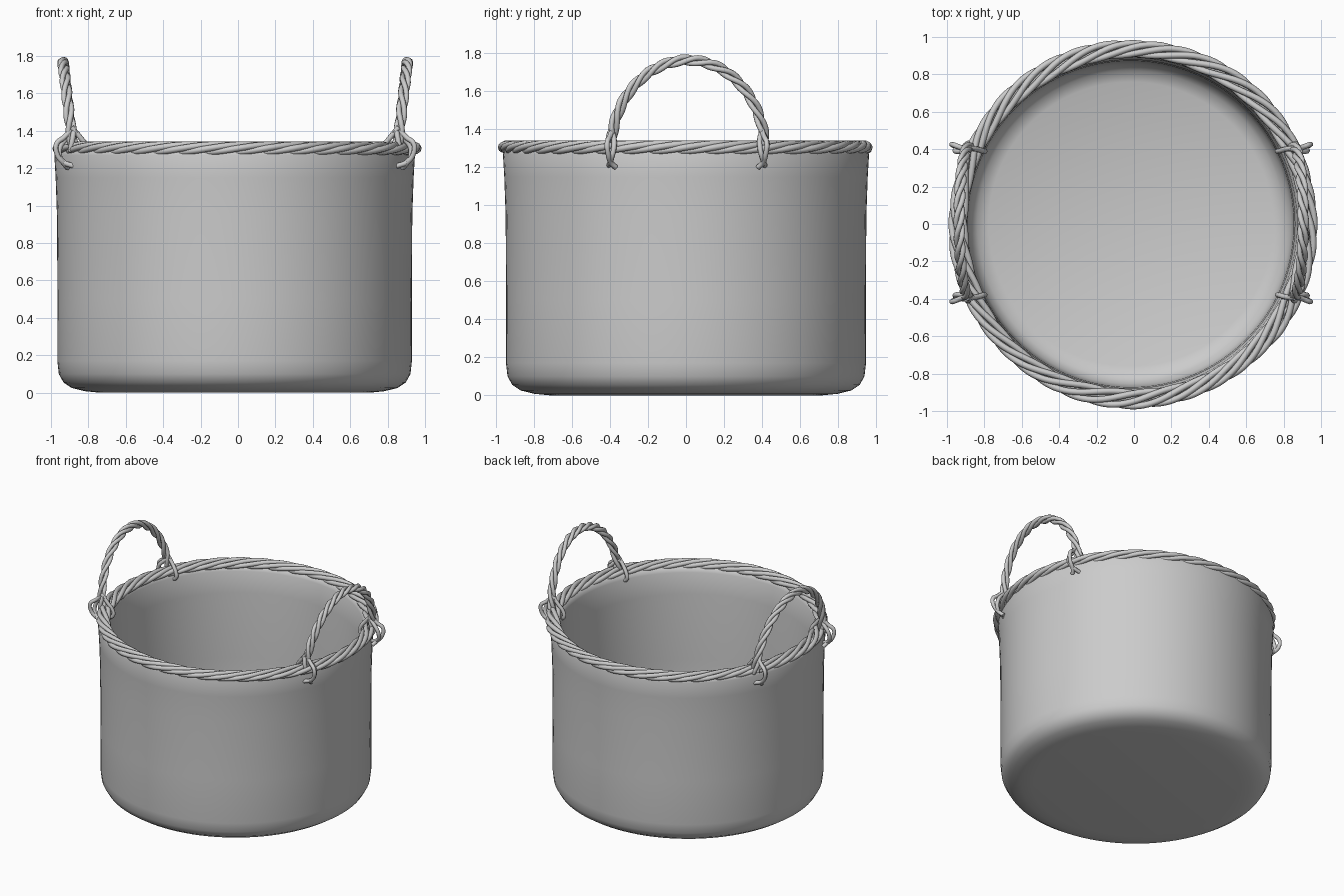
import bpy
import bmesh
from math import sin, cos, pi, tau
from mathutils import Vector

cube = bpy.data.objects.get("Cube")
if cube:
    bpy.data.objects.remove(cube)

grey = bpy.data.materials.new("plain grey")
grey.use_nodes = True
COLOUR = (0.6, 0.6, 0.6, 1)
grey.diffuse_color = COLOUR
grey.node_tree.nodes["Principled BSDF"].inputs["Base Color"].default_value = COLOUR

CENTRE = -0.015


def add_object(name, mesh):
    mesh.materials.clear()
    mesh.materials.append(grey)
    for poly in mesh.polygons:
        poly.use_smooth = True
    obj = bpy.data.objects.new(name, mesh)
    bpy.context.collection.objects.link(obj)
    return obj


def tubes(name, paths, radius, closed=False, smooth_path=False):
    """Round wires along a list of point paths, as one mesh."""
    curve = bpy.data.curves.new(name, "CURVE")
    curve.dimensions = "3D"
    curve.bevel_depth = radius
    curve.bevel_resolution = 2
    curve.use_fill_caps = True
    for path in paths:
        if smooth_path:
            spline = curve.splines.new("BEZIER")
            spline.bezier_points.add(len(path) - 1)
            for bp, co in zip(spline.bezier_points, path):
                bp.co = co
                bp.handle_left_type = bp.handle_right_type = "AUTO"
            spline.resolution_u = 6
        else:
            spline = curve.splines.new("POLY")
            spline.points.add(len(path) - 1)
            for p, co in zip(spline.points, path):
                p.co = (*co, 1)
        spline.use_cyclic_u = closed
    temp = bpy.data.objects.new(name + " path", curve)
    bpy.context.collection.objects.link(temp)
    bpy.context.view_layer.update()
    graph = bpy.context.evaluated_depsgraph_get()
    mesh = bpy.data.meshes.new_from_object(temp.evaluated_get(graph))
    bpy.data.objects.remove(temp)
    return add_object(name, mesh)


# Basket body: outer wall, lip, inner wall and floor spun around z
profile = [(0, 0), (0.72, 0), (0.80, 0.008), (0.87, 0.025), (0.915, 0.055),
           (0.94, 0.10), (0.948, 0.17), (0.947, 0.5), (0.95, 0.95), (0.957, 1.15),
           (0.964, 1.27), (0.955, 1.295), (0.93, 1.305), (0.905, 1.295),
           (0.89, 1.26), (0.878, 1.1), (0.872, 0.6), (0.868, 0.2),
           (0.855, 0.13), (0.82, 0.085), (0.76, 0.06), (0, 0.055)]
bm = bmesh.new()
verts = [bm.verts.new((r, 0, z)) for r, z in profile]
edges = [bm.edges.new(pair) for pair in zip(verts, verts[1:])]
bmesh.ops.spin(bm, geom=verts + edges, cent=(0, 0, 0), axis=(0, 0, 1),
               angle=tau, steps=96, use_duplicate=False)
bmesh.ops.remove_doubles(bm, verts=bm.verts, dist=0.0005)
bmesh.ops.recalc_face_normals(bm, faces=bm.faces)
body_mesh = bpy.data.meshes.new("basket_body")
bm.to_mesh(body_mesh)
bm.free()
body = add_object("basket_body", body_mesh)
body.location.x = CENTRE - 0.003

# Twisted rim of five wires
STRANDS, TURNS, STEPS = 5, 8, 320


def rim_strand(k):
    path = []
    for i in range(STEPS):
        t = tau * i / STEPS
        phi = TURNS * t + tau * k / STRANDS
        r = 0.936 + 0.034 * cos(phi) + 0.004 * sin(3 * t + k)
        path.append((r * cos(t) - 0.005, r * sin(t), 1.306 + 0.02 * sin(phi)))
    return path


tubes("woven_rim", [rim_strand(k) for k in range(STRANDS)], 0.017, closed=True)


# Arched handles of three twisted wires, leaning outwards at the top
def handle_strand(side, k):
    path = []
    for i in range(101):
        t = pi * i / 100
        phi = 4.5 * t * 2 + tau * k / 3
        spread = 0.017
        out = Vector((0, cos(t), sin(t)))
        p = Vector((0.865 + 0.055 * sin(t), 0.01 + 0.405 * cos(t), 1.29 + 0.475 * sin(t)))
        p += out * spread * cos(phi) + Vector((spread * sin(phi), 0, 0))
        path.append((CENTRE + side * p.x, p.y, p.z))
    return path


# Loose wire ends tying each handle foot around the rim
def ties(side, end):
    outer = [(0.865, 0.39, 1.42), (0.915, 0.405, 1.365), (0.955, 0.42, 1.33),
             (0.95, 0.415, 1.27), (0.915, 0.40, 1.225), (0.895, 0.375, 1.20)]
    front = [(0.845, 0.40, 1.40), (0.90, 0.385, 1.36), (0.94, 0.385, 1.30),
             (0.925, 0.40, 1.24), (0.86, 0.41, 1.21)]
    inner = [(0.875, 0.40, 1.42), (0.825, 0.395, 1.36), (0.79, 0.385, 1.31),
             (0.785, 0.385, 1.27), (0.83, 0.39, 1.24)]
    return [[(CENTRE + side * x, end * y + 0.005, z) for x, y, z in path]
            for path in (outer, front, inner)]


for side, label in ((1, "left"), (-1, "right")):
    tubes(label + "_handle", [handle_strand(side, k) for k in range(3)], 0.0145)
    tubes(label + "_handle_ties", ties(side, 1) + ties(side, -1), 0.014, smooth_path=True)
